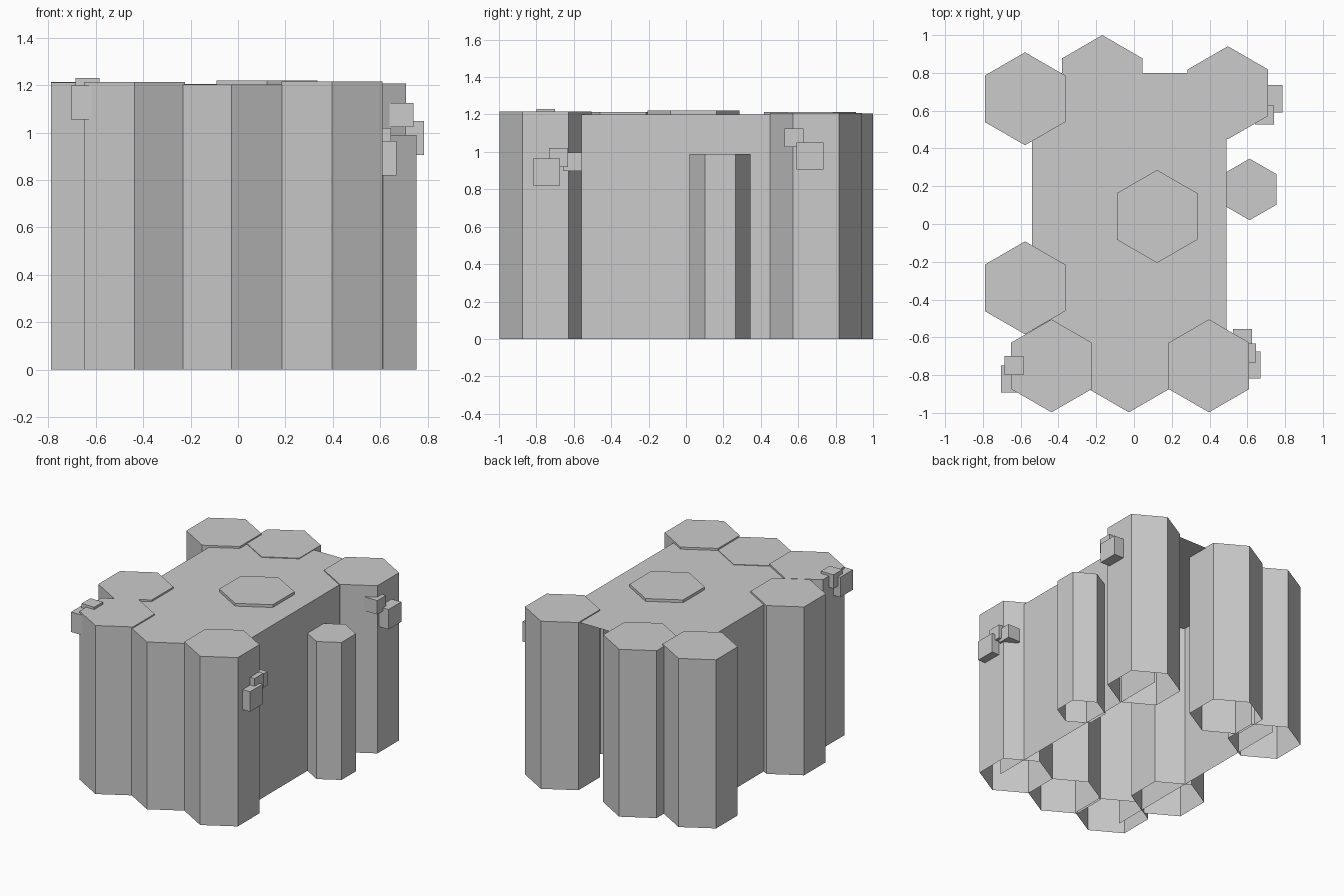
import bpy, bmesh, math

if "Cube" in bpy.data.objects:
    bpy.data.objects.remove(bpy.data.objects["Cube"])

stone = bpy.data.materials.new("grey_stone")
stone.diffuse_color = (0.6, 0.6, 0.6, 1)
stone.use_nodes = True
stone.node_tree.nodes["Principled BSDF"].inputs["Base Color"].default_value = stone.diffuse_color


def make_object(name, bm):
    bmesh.ops.recalc_face_normals(bm, faces=bm.faces)
    mesh = bpy.data.meshes.new(name)
    bm.to_mesh(mesh)
    bm.free()
    mesh.materials.append(stone)
    obj = bpy.data.objects.new(name, mesh)
    bpy.context.collection.objects.link(obj)
    return obj


def column(name, x, y, radius, top, bottom=0.0):
    """Hexagonal shell with a flat cap, open underneath."""
    bm = bmesh.new()
    angles = [math.radians(30 + 60 * i) for i in range(6)]
    ring = [(x + radius * math.cos(a), y + radius * math.sin(a)) for a in angles]
    low = [bm.verts.new((px, py, bottom)) for px, py in ring]
    high = [bm.verts.new((px, py, top)) for px, py in ring]
    for i in range(6):
        j = (i + 1) % 6
        bm.faces.new((low[i], low[j], high[j], high[i]))
    bm.faces.new(high)
    return make_object(name, bm)


def cube(name, x, y, z, size):
    bm = bmesh.new()
    bmesh.ops.create_cube(bm, size=size)
    bmesh.ops.translate(bm, verts=bm.verts, vec=(x, y, z))
    return make_object(name, bm)


# Main body: an arch-like shell of two side walls and a roof
bm = bmesh.new()
profile = [(-0.54, 0), (-0.54, 1.2), (0.49, 1.2), (0.49, 0)]
front = [bm.verts.new((x, -0.8, z)) for x, z in profile]
back = [bm.verts.new((x, 0.8, z)) for x, z in profile]
for i in range(3):
    bm.faces.new((front[i], front[i + 1], back[i + 1], back[i]))
make_object("main_body", bm)

# Large columns around the body: x, y, top height
R = 0.246
columns = {
    "back_left_column": (-0.577, 0.663, 1.214),
    "back_middle_column": (-0.168, 0.754, 1.205),
    "back_right_column": (0.497, 0.695, 1.207),
    "left_column": (-0.577, -0.338, 1.212),
    "front_left_column": (-0.437, -0.751, 1.213),
    "front_middle_column": (-0.027, -0.751, 1.204),
    "front_right_column": (0.397, -0.751, 1.215),
}
for name, (x, y, top) in columns.items():
    column(name, x, y, R, top)

# Short thin column on the right side, and the raised slab on the roof
column("short_right_column", 0.612, 0.183, 0.163, 0.99).location.x = 0.0
column("roof_slab", 0.122, 0.04, R, 1.22, 1.19)

# Small blocks clinging to the corner columns: centre and size
blocks = [
    (-0.635, -0.75, 1.18, 0.1),
    (-0.633, -0.82, 1.127, 0.144),
    (0.69, 0.577, 1.075, 0.1),
    (0.714, 0.663, 0.977, 0.144),
    (0.575, -0.607, 0.948, 0.1),
    (0.597, -0.747, 0.892, 0.144),
    (0.595, -0.682, 0.97, 0.1),
]
for i, (x, y, z, size) in enumerate(blocks):
    cube(f"small_block_{i + 1}", x, y, z, size)
